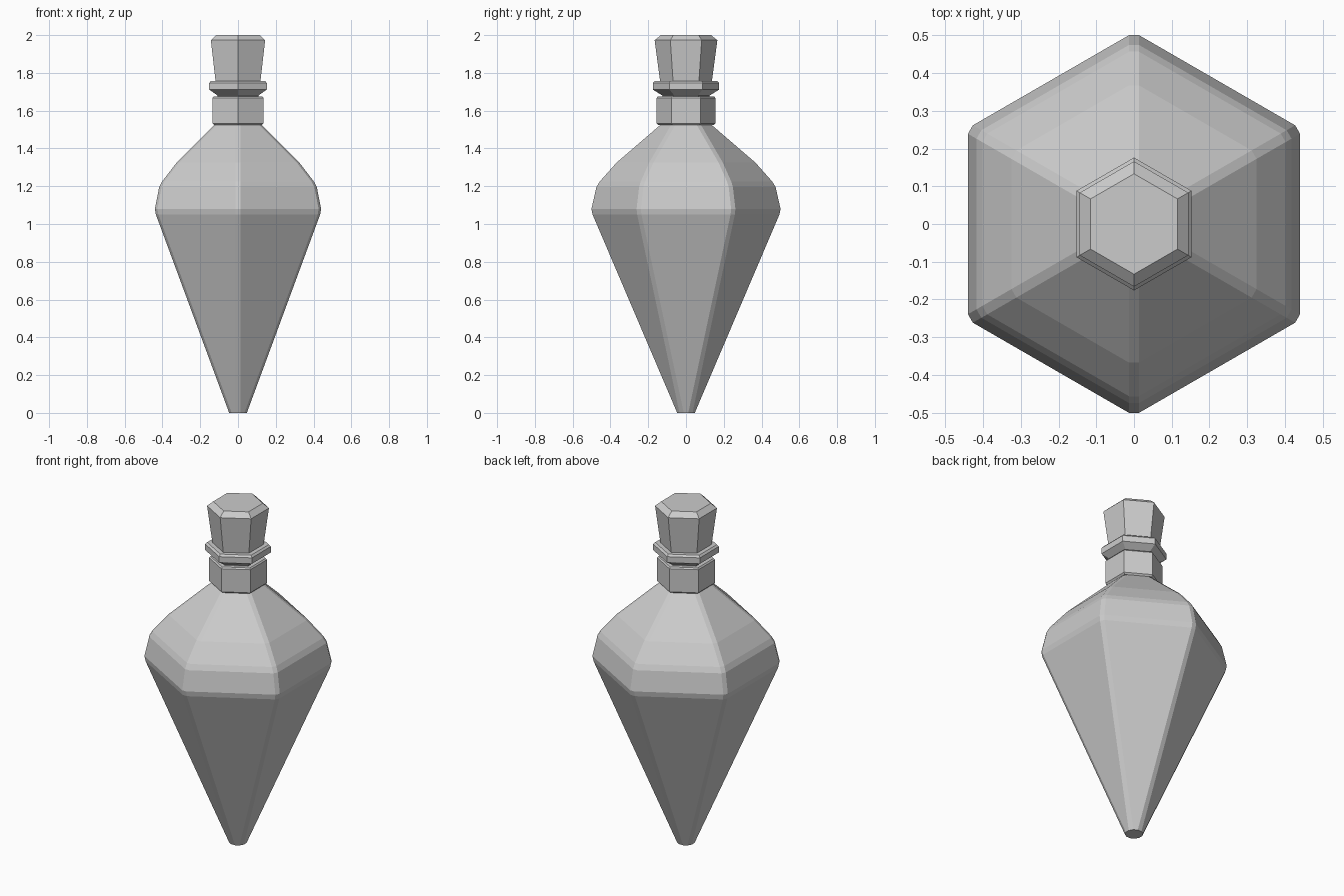
import bpy, bmesh, math

if "Cube" in bpy.data.objects:
    bpy.data.objects.remove(bpy.data.objects["Cube"])


def hex_ring(radius, z, cut):
    """Hexagon with a corner on +y; cut > 0 chamfers each corner by that length."""
    corners = [(radius * math.cos(math.radians(90 + 60 * i)),
                radius * math.sin(math.radians(90 + 60 * i))) for i in range(6)]
    if cut == 0:
        return [(x, y, z) for x, y in corners]
    t = cut / radius
    ring = []
    for i, (x, y) in enumerate(corners):
        for nx, ny in (corners[i - 1], corners[(i + 1) % 6]):
            ring.append((x + (nx - x) * t, y + (ny - y) * t, z))
    return ring


def loft(name, profile, cut=0):
    """Skin a list of (corner radius, z) hexagons and cap both ends."""
    bm = bmesh.new()
    rings = [[bm.verts.new(p) for p in hex_ring(r, z, cut)] for r, z in profile]
    for a, b in zip(rings, rings[1:]):
        n = len(a)
        for i in range(n):
            j = (i + 1) % n
            bm.faces.new((a[i], a[j], b[j], b[i]))
    bm.faces.new(rings[0][::-1])
    bm.faces.new(rings[-1])
    bmesh.ops.recalc_face_normals(bm, faces=bm.faces)
    mesh = bpy.data.meshes.new(name)
    bm.to_mesh(mesh)
    bm.free()
    obj = bpy.data.objects.new(name, mesh)
    bpy.context.collection.objects.link(obj)
    return obj


# Pointed bottle with softened corners and shoulder
loft("bottle_body", [(0.054, 0), (0.502, 1.05), (0.508, 1.08), (0.482, 1.195),
                     (0.464, 1.225), (0.375, 1.325), (0.137, 1.53)], cut=0.015)

# Collar wrapped around the neck
loft("neck_collar", [(0.145, 1.523), (0.155, 1.532), (0.155, 1.668), (0.148, 1.676)])

# Neck and flared lip
loft("neck_lip", [(0.125, 1.50), (0.125, 1.68), (0.176, 1.712),
                  (0.176, 1.747), (0.165, 1.758)])

# Tapered stopper with bevelled top
loft("stopper", [(0.135, 1.74), (0.166, 1.973), (0.133, 2.0)])
